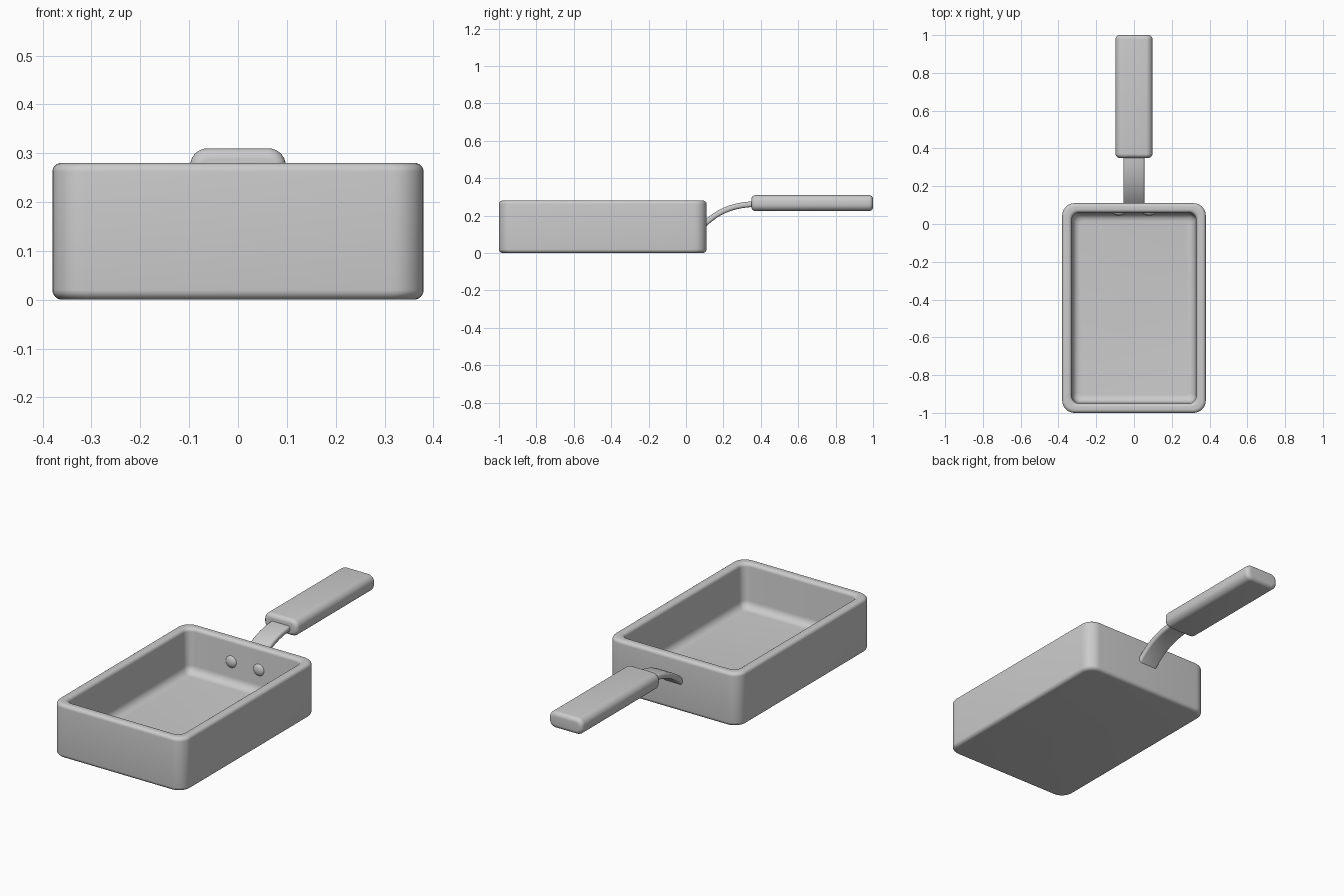
import bpy, bmesh, math
from mathutils import Vector

if "Cube" in bpy.data.objects:
    bpy.data.objects.remove(bpy.data.objects["Cube"])


def finish(bm, name, angle=40):
    bmesh.ops.recalc_face_normals(bm, faces=bm.faces)
    mesh = bpy.data.meshes.new(name)
    bm.to_mesh(mesh)
    bm.free()
    ob = bpy.data.objects.new(name, mesh)
    bpy.context.collection.objects.link(ob)
    bpy.ops.object.select_all(action='DESELECT')
    ob.select_set(True)
    bpy.context.view_layer.objects.active = ob
    bpy.ops.object.shade_smooth_by_angle(angle=math.radians(angle))
    return ob


def rounded_rect(hx, hy, r, seg=8):
    pts = []
    for k, (sx, sy) in enumerate([(1, 1), (-1, 1), (-1, -1), (1, -1)]):
        for i in range(seg + 1):
            a = math.pi / 2 * (k + i / seg)
            pts.append((sx * (hx - r) + r * math.cos(a),
                        sy * (hy - r) + r * math.sin(a)))
    return pts


def loft(rings, name):
    bm = bmesh.new()
    loops = [[bm.verts.new(p) for p in ring] for ring in rings]
    n = len(loops[0])
    for a, b in zip(loops, loops[1:]):
        for i in range(n):
            j = (i + 1) % n
            bm.faces.new((a[i], a[j], b[j], b[i]))
    bm.faces.new(loops[0])
    bm.faces.new(loops[-1])
    return finish(bm, name)


def arc(cx, cz, r, a0, a1, n=6):
    return [(cx + r * math.cos(math.radians(a0 + (a1 - a0) * i / n)),
             cz + r * math.sin(math.radians(a0 + (a1 - a0) * i / n)))
            for i in range(n + 1)]


# pan body: wall profile as (inset from outer side, height)
profile = (arc(0.02, 0.02, 0.02, 270, 180)
           + arc(0.018, 0.262, 0.018, 180, 90)
           + arc(0.032, 0.262, 0.018, 90, 0)
           + arc(0.095, 0.09, 0.04, 180, 270))
rings = []
for inset, z in profile:
    r = max(0.065 - inset * 0.5, 0.02)
    rings.append([(x, y - 0.445, z)
                  for x, y in rounded_rect(0.38 - inset, 0.555 - inset, r)])
loft(rings, "pan_body")

# handle grip: rounded cross-section with rounded ends
rings = []
R = 0.022
ends = [(0.35 + y, d) for d, y in arc(R, R, R, 180, 270)[::-1]]
ends += [(1.35 - y, d) for y, d in reversed(ends)]
for y, d in ends:
    rings.append([(x, y, z + 0.267) for x, z in
                  rounded_rect(0.098 - d, 0.043 - d, 0.036 - d * 0.8)])
loft(rings, "handle_grip")

# curved neck: rounded flat bar swept along a bezier
p = [Vector(v) for v in [(0, 0.08, 0.135), (0, 0.17, 0.23),
                         (0, 0.26, 0.262), (0, 0.40, 0.262)]]
rings = []
for i in range(17):
    t = i / 16
    s = 1 - t
    c = p[0] * s**3 + p[1] * 3 * s * s * t + p[2] * 3 * s * t * t + p[3] * t**3
    d = ((p[1] - p[0]) * s * s + (p[2] - p[1]) * 2 * s * t + (p[3] - p[2]) * t * t).normalized()
    up = Vector((0, -d.z, d.y))
    rings.append([c + Vector((x, 0, 0)) + up * h
                  for x, h in rounded_rect(0.056, 0.015, 0.012, 5)])
loft(rings, "handle_neck")

# rivets on the inner back wall
for side, x in (("left", -0.08), ("right", 0.08)):
    bm = bmesh.new()
    bmesh.ops.create_uvsphere(bm, u_segments=24, v_segments=12, radius=0.032)
    bmesh.ops.scale(bm, vec=(1, 0.55, 1), verts=bm.verts)
    bmesh.ops.translate(bm, vec=(x, 0.062, 0.165), verts=bm.verts)
    finish(bm, "rivet_" + side)
